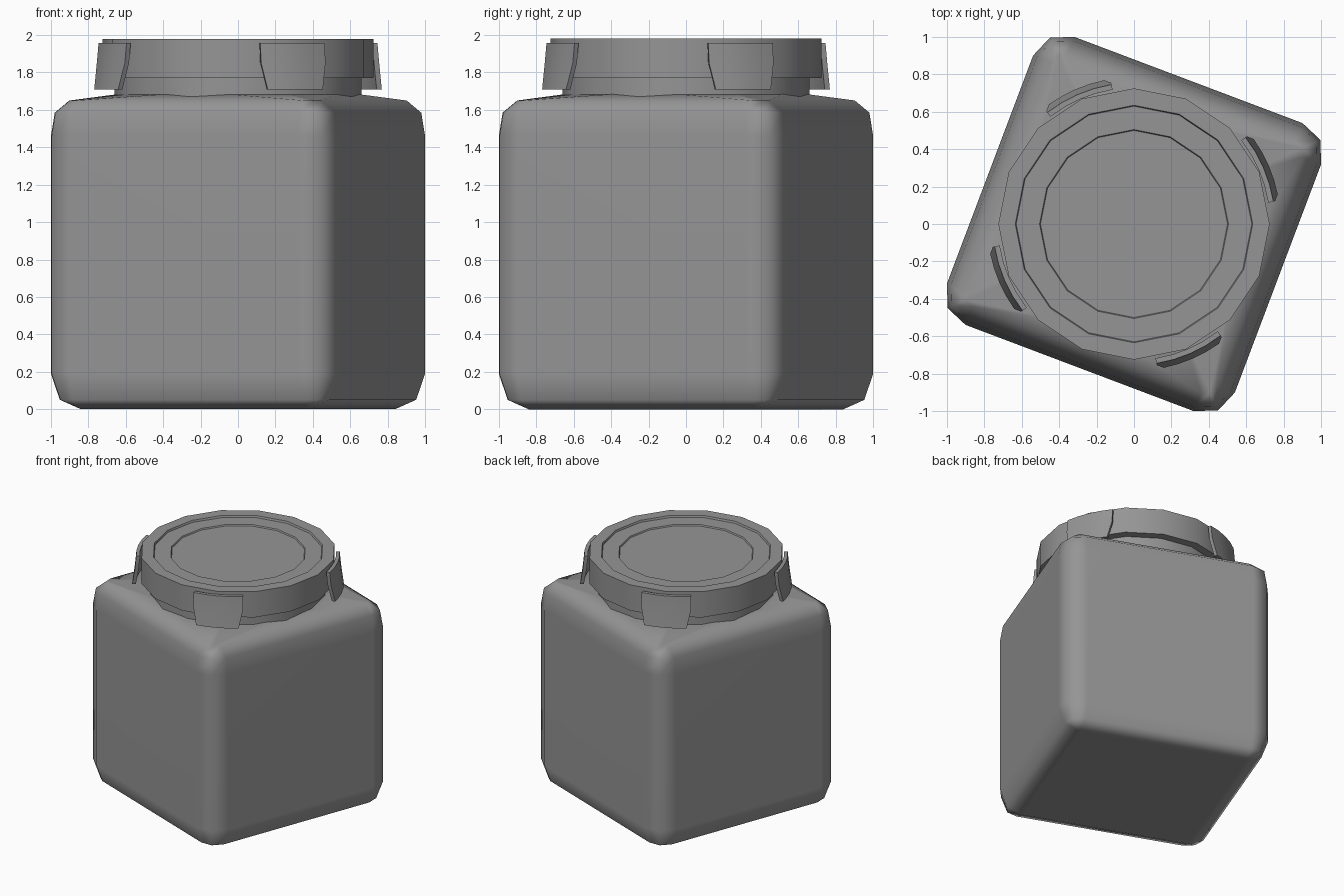
import bpy, bmesh
from math import cos, sin, pi, radians

cube = bpy.data.objects.get("Cube")
if cube:
    bpy.data.objects.remove(cube, do_unlink=True)

grey = bpy.data.materials.new("plain_grey")
grey.use_nodes = True
grey.diffuse_color = (0.3, 0.3, 0.3, 1)
grey.node_tree.nodes["Principled BSDF"].inputs["Base Color"].default_value = (0.3, 0.3, 0.3, 1)

TURN = radians(-20.7)      # the jar stands twisted on its base
CORE = 0.652               # half width of the flat part of each side


def loft(name, rings, closed=True, angle=None):
    """Skin a stack of equal rings; closed loops get end caps."""
    bm = bmesh.new()
    rows = [[bm.verts.new(p) for p in ring] for ring in rings]
    n = len(rows[0])
    for a, b in zip(rows, rows[1:]):
        for i in range(n):
            j = (i + 1) % n
            bm.faces.new((a[i], a[j], b[j], b[i]))
    if closed:
        bm.faces.new(rows[0][::-1])
        bm.faces.new(rows[-1])
    bmesh.ops.remove_doubles(bm, verts=bm.verts, dist=0.0005)
    bmesh.ops.recalc_face_normals(bm, faces=bm.faces)
    mesh = bpy.data.meshes.new(name)
    bm.to_mesh(mesh)
    bm.free()
    obj = bpy.data.objects.new(name, mesh)
    bpy.context.collection.objects.link(obj)
    mesh.materials.append(grey)
    bpy.ops.object.select_all(action='DESELECT')
    obj.select_set(True)
    bpy.context.view_layer.objects.active = obj
    if angle:
        bpy.ops.object.shade_smooth_by_angle(angle=radians(angle))
    else:
        bpy.ops.object.shade_smooth()
    return obj


def rounded_square(r, z):
    """Square with two-segment round corners."""
    pts = []
    for q in range(4):
        c, s = cos(q * pi / 2), sin(q * pi / 2)
        for k in range(3):
            x = CORE + r * cos(k * pi / 4)
            y = CORE + r * sin(k * pi / 4)
            pts.append((x * c - y * s, x * s + y * c, z))
    return pts


def circle(r, z, n=16, start=0.0):
    return [(r * cos(start + i * 2 * pi / n), r * sin(start + i * 2 * pi / n), z)
            for i in range(n)]


# Jar body: rounded box with a shallow shoulder up to the neck
profile = [(0, 0), (0.12, 0.05), (0.171, 0.19), (0.171, 1.46),
           (0.149, 1.585), (0.066, 1.65)]
rings = [rounded_square(r, z) for r, z in profile]
rings.append(circle(0.64, 1.685, 12, radians(15)))
body = loft("jar_body", rings)
body.rotation_euler.z = TURN
weighted = body.modifiers.new("even_shading", 'WEIGHTED_NORMAL')
weighted.weight = 80

# Neck
loft("neck", [circle(0.66, 1.64), circle(0.66, 1.78)], angle=40)

# Lid with a stepped recess on top
lid = [(0.66, 1.77), (0.725, 1.77), (0.725, 1.98), (0.635, 1.98),
       (0.63, 1.965), (0.505, 1.965), (0.5, 1.955)]
loft("lid", [circle(r, z) for r, z in lid], angle=25)

# Four flared grip tabs, one above each corner of the body
tab_rows = [(0.727, 1.957, 14.4), (0.737, 1.85, 14.2), (0.757, 1.71, 11.8)]
STEPS = 4
for q in range(4):
    mid = radians(-66.5 + 90 * q)
    rings = []
    for r, z, half in tab_rows:
        arc = [mid + radians(half) * (2 * i / STEPS - 1) for i in range(STEPS + 1)]
        outer = [((r + 0.028) * cos(a), (r + 0.028) * sin(a), z) for a in arc]
        inner = [(r * cos(a), r * sin(a), z) for a in reversed(arc)]
        rings.append(outer + inner)
    loft(f"grip_tab_{q + 1}", rings, angle=35)
